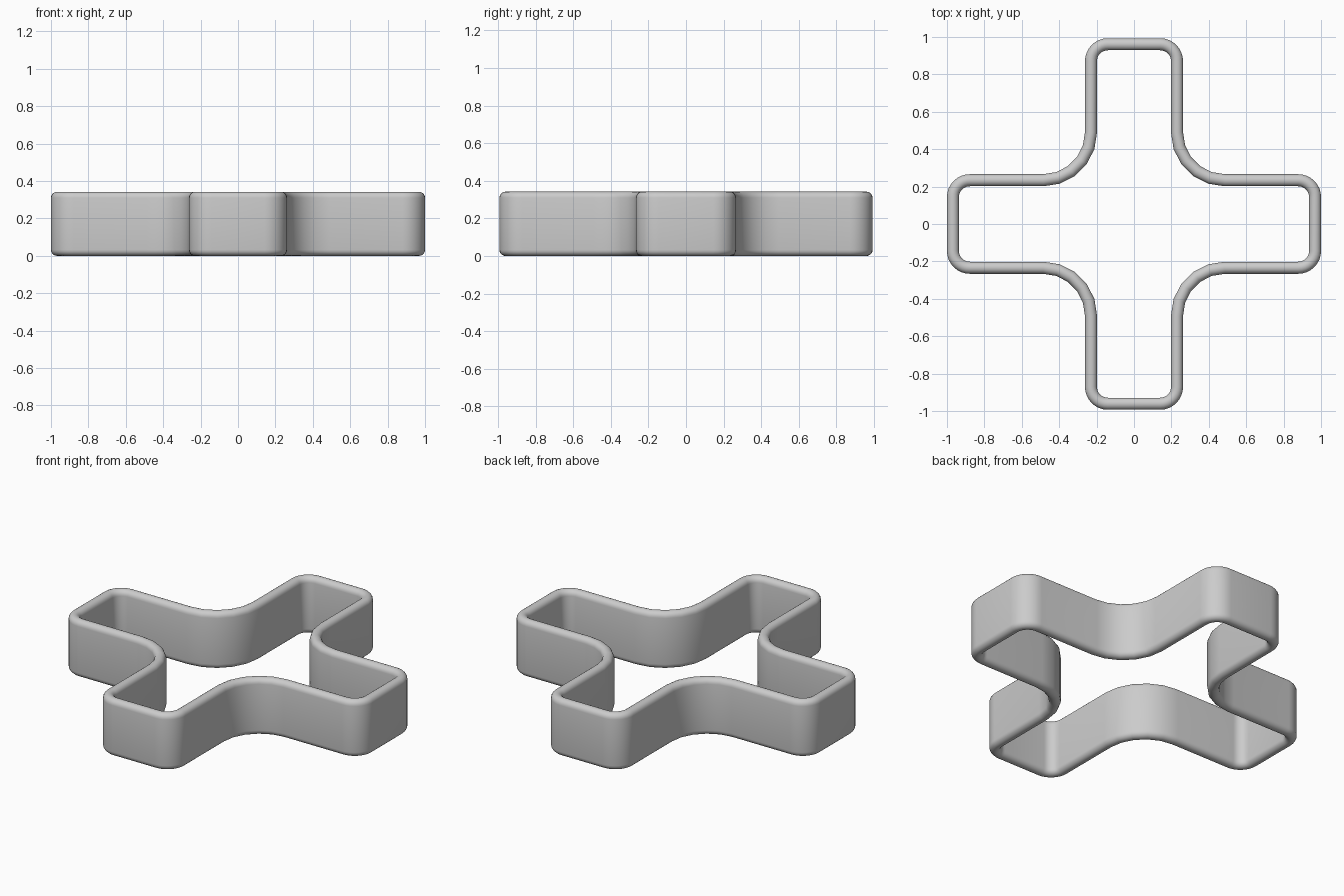
import bpy, bmesh
from math import sin, cos, pi
from mathutils import Vector

if "Cube" in bpy.data.objects:
    bpy.data.objects.remove(bpy.data.objects["Cube"])

X, Y = 0.968, 0.961      # wall centreline reach of the arms
AX, AY = 0.230, 0.234    # wall centreline half widths of the arms
R, T, H = 0.09, 0.032, 0.342   # corner radius, half wall thickness, height
CX, CY = 0.485, 0.49     # centre of the inward fillet


def arc(cx, cy, rx, ry, a0, a1, n):
    return [Vector((cx + rx * cos(a0 + (a1 - a0) * i / n),
                    cy + ry * sin(a0 + (a1 - a0) * i / n))) for i in range(n + 1)]


# Centreline of one quadrant, counter-clockwise, mirrored to the other three
quad = (arc(X - R, AY - R, R, R, 0, pi / 2, 8)
        + arc(CX, CY, CX - AX, CY - AY, 1.5 * pi, pi, 5)
        + arc(AX - R, Y - R, R, R, 0, pi / 2, 8))
path = []
for sx, sy in ((1, 1), (-1, 1), (-1, -1), (1, -1)):
    pts = [Vector((p.x * sx, p.y * sy)) for p in quad]
    path += pts if sx * sy > 0 else pts[::-1]

# Wall cross-section: fully rounded top and bottom rims
section = arc(0, H - T, T, T, 0, pi, 10) + arc(0, T, T, T, pi, 2 * pi, 10)

bm = bmesh.new()
rings = []
n = len(path)
for i, p in enumerate(path):
    d0 = (p - path[i - 1]).normalized()
    d1 = (path[(i + 1) % n] - p).normalized()
    t = (d0 + d1).normalized()
    normal = Vector((t.y, -t.x)) / t.dot(d1)
    rings.append([bm.verts.new((p.x + normal.x * s.x, p.y + normal.y * s.x, s.y))
                  for s in section])
m = len(section)
for i in range(n):
    a, b = rings[i], rings[(i + 1) % n]
    for j in range(m):
        k = (j + 1) % m
        bm.faces.new((a[j], b[j], b[k], a[k]))
bmesh.ops.recalc_face_normals(bm, faces=bm.faces)

mesh = bpy.data.meshes.new("cross_wall")
bm.to_mesh(mesh)
bm.free()
wall = bpy.data.objects.new("cross_wall", mesh)
bpy.context.collection.objects.link(wall)
bpy.context.view_layer.objects.active = wall
wall.select_set(True)
bpy.ops.object.shade_smooth_by_angle(angle=0.6)
